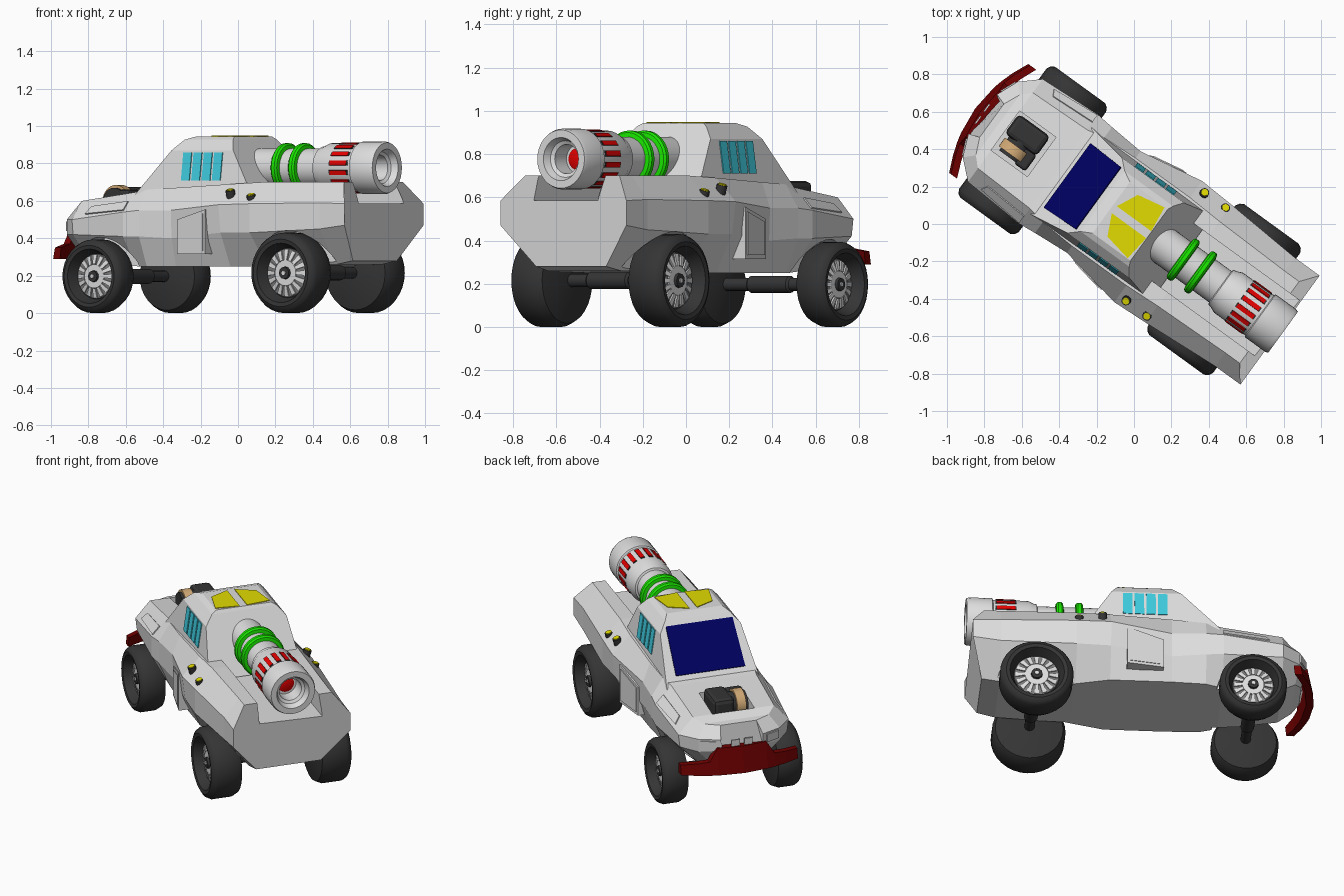
import bpy, bmesh
from math import cos, sin, pi, radians
from mathutils import Matrix, Vector

cube = bpy.data.objects.get("Cube")
if cube:
    bpy.data.objects.remove(cube)

# Built along local x (nose at -x, tail at +x), then turned about z
TURN = Matrix.Rotation(radians(-36), 4, 'Z')


def material(name, r, g, b):
    m = bpy.data.materials.new(name)
    m.use_nodes = True
    m.diffuse_color = (r, g, b, 1)
    m.node_tree.nodes["Principled BSDF"].inputs["Base Color"].default_value = (r, g, b, 1)
    return m


WHITE = material("body_white", .73, .73, .73)
TYRE = material("tyre_black", .035, .035, .035)
GREY = material("metal_grey", .2, .2, .2)
CYAN = material("window_cyan", .05, .6, .74)
NAVY = material("windshield_navy", 0, 0, .12)
YELLOW = material("yellow", .76, .71, 0)
RED = material("bright_red", .8, 0, 0)
MAROON = material("bumper_red", .16, 0, 0)
GREEN = material("ring_green", .01, .8, 0)
TAN = material("pulley_tan", .64, .4, .18)


def loft(name, mat, rings, smooth=False):
    """Skin a list of equal closed rings and cap both ends."""
    bm = bmesh.new()
    loops = [[bm.verts.new(p) for p in ring] for ring in rings]
    n = len(loops[0])
    for u, v in zip(loops, loops[1:]):
        for i in range(n):
            j = (i + 1) % n
            bm.faces.new((u[i], u[j], v[j], v[i]))
    bm.faces.new(loops[0])
    bm.faces.new(loops[-1])
    bmesh.ops.recalc_face_normals(bm, faces=bm.faces)
    mesh = bpy.data.meshes.new(name)
    bm.to_mesh(mesh)
    bm.free()
    mesh.materials.append(mat)
    ob = bpy.data.objects.new(name, mesh)
    bpy.context.collection.objects.link(ob)
    ob.matrix_world = TURN
    if smooth:
        bpy.ops.object.select_all(action='DESELECT')
        ob.select_set(True)
        bpy.context.view_layer.objects.active = ob
        bpy.ops.object.shade_smooth_by_angle(angle=radians(35))
    return ob


def lathe(name, mat, profile, origin, axis, n=32):
    """Turn (distance, radius) pairs about an axis."""
    q = Vector(axis).to_track_quat('Z', 'Y')
    o = Vector(origin)
    rings = [[o + q @ Vector((r * cos(2 * pi * i / n), r * sin(2 * pi * i / n), t))
              for i in range(n)] for t, r in profile]
    return loft(name, mat, rings, True)


def plate(name, mat, corners, push, sink=.5):
    """Solid from a polygon, raised by push and sunk by a multiple of it."""
    d = Vector(push)
    pts = [Vector(c) for c in corners]
    return loft(name, mat, [[p - d * sink for p in pts], [p + d for p in pts]])


def box(name, mat, lo, hi, bevel=0):
    rect = [(lo[0], lo[1]), (hi[0], lo[1]), (hi[0], hi[1]), (lo[0], hi[1])]
    ob = loft(name, mat, [[(x, y, z) for x, y in rect] for z in (lo[2], hi[2])])
    if bevel:
        mod = ob.modifiers.new("bevel", 'BEVEL')
        mod.width, mod.segments = bevel, 2
    return ob


def cut(target, cutter):
    cutter.hide_render = True
    cutter.hide_set(True)
    cutter.display_type = 'WIRE'
    mod = target.modifiers.new("cut", 'BOOLEAN')
    mod.operation, mod.solver, mod.object = 'DIFFERENCE', 'EXACT', cutter


# Hull: each station is x, then (x shift, half width, height) from sill to shoulder
stations = [
    (-1.0, (.03, .10, .35), (0, .13, .43), (0, .13, .50), (.06, .11, .565)),
    (-.95, (.02, .17, .33), (0, .25, .42), (0, .25, .50), (.05, .20, .57)),
    (-.85, (0, .19, .28), (0, .33, .42), (0, .34, .50), (0, .25, .60)),
    (-.50, (0, .24, .25), (0, .36, .41), (0, .36, .54), (0, .26, .645)),
    (-.40, (0, .28, .25), (0, .35, .41), (0, .35, .55), (0, .28, .66)),
    (-.20, (0, .29, .25), (0, .33, .40), (0, .335, .55), (0, .29, .67)),
    (.16, (0, .29, .25), (0, .38, .43), (0, .40, .58), (0, .29, .69)),
    (.36, (0, .23, .25), (0, .39, .43), (0, .39, .585), (0, .28, .70)),
    (.80, (0, .21, .26), (0, .36, .45), (0, .36, .59), (0, .27, .70)),
    (.965, (-.06, .20, .28), (0, .36, .47), (0, .36, .585), (-.07, .27, .70)),
]
rings = []
for x, *pts in stations:
    right = [(x + d, -w, z) for d, w, z in pts]
    rings.append(right + [(px, -w, z) for px, w, z in reversed(right)])
hull = loft("hull", WHITE, rings)
cut(hull, box("bed_cutter", WHITE, (.24, -.19, .585), (1.2, .19, .9)))
cut(hull, box("engine_cutter", WHITE, (-.85, -.13, .545), (-.61, .13, .8)))

# Wheels, recessed hubs and axles
for end, x, R, deep in (("front", -.67, .197, .17), ("rear", .595, .215, .2)):
    for side, s in (("left", 1), ("right", -1)):
        o = (x, s * .432, R)
        h = (x, s * .41, R)
        tag = end + "_" + side
        cut(hull, lathe("arch_cutter_" + tag, WHITE, [(-.21, R + .012), (.2, R + .012)], o, (0, s, 0)))
        tyre = [(-.067, .02), (-.067, R * .62), (-.004, R * .74), (0, R * .84), (-.012, R * .94), (-.035, R),
                (-deep + .05, R), (-deep + .015, R * .92), (-deep, R * .6), (-deep - .01, .02)]
        lathe("tyre_" + tag, TYRE, tyre, o, (0, s, 0))
        lathe("hub_" + tag, GREY, [(-.05, R * .62), (-.038, R * .6), (-.03, R * .3), (-.03, .01)], h, (0, s, 0))
        lathe("hub_ring_" + tag, WHITE, [(-.05, R * .34), (-.022, R * .32), (-.022, R * .2)], h, (0, s, 0))
        lathe("hub_cap_" + tag, TYRE, [(-.04, R * .17), (-.008, R * .15), (-.008, .01)], h, (0, s, 0), 12)
        lathe("hub_bolt_" + tag, WHITE, [(-.02, R * .07), (-.003, R * .06)], h, (0, s, 0), 6)
        for k in range(16):
            t = 2 * pi * k / 16
            spoke = [(x + R * r * cos(t + d), s * y, R + R * r * sin(t + d))
                     for r, d, y in ((.33, -.13, .384), (.58, -.11, .373), (.58, .11, .373), (.33, .13, .384))]
            plate("spoke_" + tag, WHITE, spoke, (0, s * .006, 0))
    lathe(end + "_axle", TYRE, [(-.3, .03), (-.12, .03), (-.11, .04), (.11, .04), (.12, .03), (.3, .03)],
          (x, 0, R), (0, 1, 0), 16)


# Cabin: nearly upright sides, slanted front and back, bevelled roof edge
def screen(y, z):
    return (-.47 + .915 * (z - .64), y, z)


def cab_ring(z, w):
    front, rear = screen(0, z)[0], .29 - .615 * (z - .64)
    return [(front, -w, z), (rear, -w, z), (rear, w, z), (front, w, z)]


roof = [(-.15, -.17, .945), (.1, -.17, .945), (.1, .17, .945), (-.15, .17, .945)]
loft("cabin", WHITE, [cab_ring(.60, .288), cab_ring(.72, .27), cab_ring(.87, .248), cab_ring(.927, .2), roof])
plate("windshield", NAVY, [screen(-.213, .675), screen(.213, .675), screen(.205, .9), screen(-.205, .9)],
      (-.005, 0, .005))

for side, s in (("left", 1), ("right", -1)):
    # Side window panes
    for k in range(4):
        x0 = -.177 + k * .068
        plate("window_pane_" + side, CYAN, [(x, s * (.27 - .147 * (z - .72)), z) for x, z in
              ((x0, .71), (x0 + .055, .71), (x0 + .055, .86), (x0, .86))], (0, s * .005, 0))
    # Roof marking
    plate("roof_mark_" + side, YELLOW, [(-.13, s * .023, .945), (-.075, s * .138, .945),
          (.08, s * .168, .945), (.097, s * .023, .945)], (0, 0, .004))
    # Door standing out over the undercut, with a raised panel
    door = [(-.15, s * .345, .315), (.065, s * .385, .315), (.065, s * .385, .555), (-.15, s * .345, .50)]
    plate("door_" + side, WHITE, door, (0, s * .003, 0), 30)
    mid = sum((Vector(p) for p in door), Vector()) / 4
    plate("door_panel_" + side, WHITE, [mid + (Vector(p) - mid) * .84 for p in door], (0, s * .007, 0))

    # Fender panel lying on the slope beside the hood
    def slope(x, f):
        k = (x + .85) / .35
        low, high = Vector((x, s * (.34 + .02 * k), .5 + .04 * k)), Vector((x, s * (.25 + .01 * k), .6 + .045 * k))
        return low.lerp(high, f)
    plate("fender_panel_" + side, WHITE, [slope(-.77, .18), slope(-.5, .08), slope(-.5, .52), slope(-.75, .55)],
          (0, s * .005, .005))
    # Nose grille and lamp plates
    plate("grille_" + side, WHITE, [(-1.0, s * y, z) for y, z in ((.015, .44), (.065, .44), (.065, .49), (.015, .49))],
          (-.006, 0, 0))
    plate("lamp_" + side, WHITE, [(-.99, s * .155, .44), (-.955, s * .24, .44), (-.955, s * .24, .49),
          (-.99, s * .155, .49)], (-.006, s * .003, 0))
    # Fuel caps on the rear shoulder
    for x, z in ((.207, .625), (.345, .6)):
        o, ax = (x, s * .348, z), (0, s * .3, 1)
        lathe("cap_base_" + side, TYRE, [(-.02, .025), (.034, .025)], o, ax, 12)
        lathe("cap_top_" + side, YELLOW, [(.03, .019), (.039, .019)], o, ax, 12)

# Bumper: a curved bar leaning back, raised in the middle
bar = []
for y, top in ((-.36, .35), (-.27, .36), (-.2, .37), (-.15, .45), (0, .45),
               (.15, .45), (.2, .37), (.27, .36), (.36, .35)):
    x = -1.05 + .09 * (y / .36) ** 2
    lean = (top - .29) * .2
    bar.append([(x, y, .29), (x + .045, y, .29), (x + lean + .04, y, top), (x + lean, y, top)])
loft("bumper", MAROON, bar)

# Engine showing through the hood
box("engine_block", TYRE, (-.845, -.015, .53), (-.635, .115, .675), .025)
lathe("pulley", TAN, [(-.028, .085), (.028, .085)], (-.745, -.06, .6), (0, 1, 0))
lathe("pulley_core", TYRE, [(-.045, .07), (.065, .07)], (-.745, -.06, .6), (0, 1, 0))
box("engine_strip", TYRE, (-.71, -.115, .53), (-.635, -.01, .66), .015)

# Cannon along the bed, with a stepped muzzle and deep bore
CZ = .777
cannon = [(.1, .103), (.57, .103), (.575, .115), (.59, .117), (.625, .132), (.83, .132), (.835, .141), (.97, .141),
          (.985, .135), (.985, .10), (.95, .085), (.94, .068), (.85, .066), (.85, .01)]
lathe("cannon", WHITE, cannon, (0, 0, CZ), (1, 0, 0))
lathe("cannon_core", RED, [(.84, .05), (.856, .05), (.862, .04)], (0, 0, CZ), (1, 0, 0))
for x in (.325, .44):
    lathe("green_ring", GREEN, [(x - .024, .10), (x - .02, .123), (x - .01, .132), (x + .01, .132),
                                (x + .02, .123), (x + .024, .10)], (0, 0, CZ), (1, 0, 0))
for k in range(16):
    t = 2 * pi * (k + .5) / 16
    out = Vector((0, cos(t), sin(t)))
    across = Vector((0, -sin(t), cos(t)))
    c = Vector((0, 0, CZ)) + out * .1315
    for name, mat, x0, x1, lift in (("slot_edge", TYRE, .695, .817, .003), ("slot", RED, .702, .81, .005)):
        plate(name, mat, [c + across * w + Vector((x, 0, 0)) for x, w in
              ((x0, -.013), (x1, -.013), (x1, .013), (x0, .013))], out * lift)
